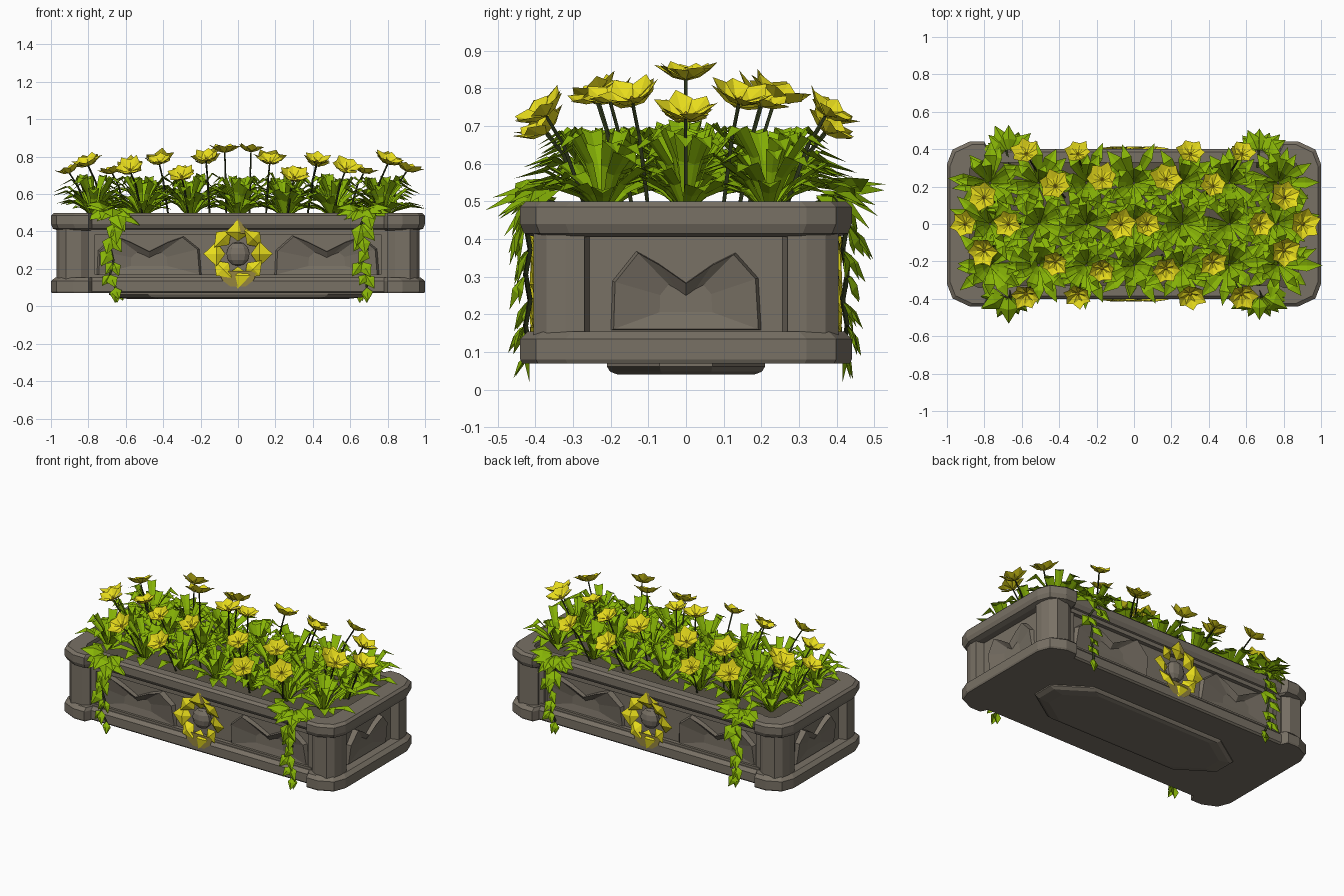
import bpy, bmesh, math, random
from mathutils import Vector, Matrix

random.seed(7)
cube = bpy.data.objects.get("Cube")
if cube:
    bpy.data.objects.remove(cube)


def material(name, r, g, b):
    m = bpy.data.materials.new(name)
    m.use_nodes = True
    m.diffuse_color = (r, g, b, 1)
    m.node_tree.nodes["Principled BSDF"].inputs["Base Color"].default_value = (r, g, b, 1)
    return m


STONE = material("stone", .19, .165, .13)
SOIL = material("soil", .1, .085, .06)
LEAF = material("leaf green", .25, .47, .002)
STEM = material("dark stem", .025, .035, .01)
YELLOW = material("petal yellow", .84, .75, .012)
OCHRE = material("flower centre", .5, .36, .01)
GOLD = material("muted gold", .3, .235, .05)
X, Y, Z = Vector((1, 0, 0)), Vector((0, 1, 0)), Vector((0, 0, 1))


def finish(name, bm, mats, solid=True):
    if solid:
        bmesh.ops.recalc_face_normals(bm, faces=bm.faces)
    me = bpy.data.meshes.new(name)
    bm.to_mesh(me)
    bm.free()
    for m in mats:
        me.materials.append(m)
    ob = bpy.data.objects.new(name, me)
    bpy.context.collection.objects.link(ob)


def face(bm, pts, index=0):
    f = bm.faces.new([bm.verts.new(p) for p in pts])
    f.material_index = index


def outline(hx, hy, mid, c, z):
    """Plan of the planter: blunt corners, long sides set back between them."""
    q = [(hx, hy - c), (hx - c * .25, hy - c * .35), (hx - c, hy), (.8, hy), (.78, mid)]
    q = q + [(-x, y) for x, y in reversed(q)]
    return [(x, y, z) for x, y in q + [(-x, -y) for x, y in q]]


def loft(name, rings, mat, close_end=True):
    bm = bmesh.new()
    loops = [[bm.verts.new(p) for p in r] for r in rings]
    n = len(loops[0])
    for a, b in zip(loops, loops[1:]):
        for i in range(n):
            j = (i + 1) % n
            bm.faces.new((a[i], a[j], b[j], b[i]))
    bm.faces.new(loops[0])
    if close_end:
        bm.faces.new(loops[-1])
    finish(name, bm, [mat])


def box(name, x0, x1, y0, y1, z0, z1, mat=STONE):
    ring = [(x0, y0), (x1, y0), (x1, y1), (x0, y1)]
    loft(name, [[(x, y, z) for x, y in ring] for z in (z0, z1)], mat)


# Stone trough: plinth, body, rim and soil
loft("plinth", [outline(.995, .435, .39, .12, .07), outline(1, .44, .4, .12, .08),
                outline(1, .44, .4, .12, .135), outline(.975, .42, .38, .12, .155)], STONE)
loft("rim", [outline(.96, .4, .36, .1, .405), outline(.99, .43, .385, .12, .415),
             outline(1, .44, .4, .12, .44), outline(1, .44, .4, .12, .485),
             outline(.985, .425, .385, .12, .5), outline(.88, .34, .33, .05, .5),
             outline(.88, .34, .33, .05, .45)], STONE, close_end=False)
box("trough_body", -.92, .92, -.35, .35, .14, .42)
box("soil_bed", -.89, .89, -.34, .34, .44, .475, SOIL)


def foot(k, z):
    q = [(.69 * k, .07 * k), (.48 * k, .21 * k), (-.48 * k, .21 * k), (-.69 * k, .07 * k)]
    return [(x, y, z) for x, y in q + [(-x, -y) for x, y in q]]


loft("base_foot", [foot(1, .08), foot(1, .062), foot(.96, .048), foot(.86, .04)], STONE)

# Corner posts, mouldings and panel frames
for sx, ex in ((1, "left"), (-1, "right")):
    for sy, ey in ((-1, "front"), (1, "back")):
        q = [(.8, .3), (.8, .38), (.84, .405), (.92, .405), (.955, .37), (.97, .32), (.97, .27), (.9, .25)]
        loft(f"{ey}_{ex}_post", [[(x * sx, y * sy, z) for x, y in q] for z in (.14, .42)], STONE)
        box(f"{ey}_{ex}_panel_stile", sx * .765, sx * .8, sy * .34, sy * .37, .14, .42)
for sy, ey in ((-1, "front"), (1, "back")):
    box(f"{ey}_lower_moulding", -.79, .79, sy * .34, sy * .375, .14, .17)
    box(f"{ey}_upper_moulding", -.79, .79, sy * .34, sy * .375, .385, .42)


def drape(name, origin, along, out, half):
    """Carved swag with two peaks that stand out and a hollow middle."""
    shape = [(-1, 0), (1, 0), (.96, .66), (.66, .98), (.36, .84), (0, .6),
             (-.36, .84), (-.66, 1), (-.98, .62)]
    rings = []
    for k, d in ((1, 0), (.96, .012), (.35, .004)):
        rings.append([origin + along * (u * k * half) + Z * (.21 * (v * k + .35 * (1 - k)))
                      + out * (d + (.026 * v if .5 < k < 1 else 0)) for u, v in shape])
    loft(name, rings, STONE)


for s, e in ((-1, "front"), (1, "back")):
    for t, f in ((-1, "right"), (1, "left")):
        drape(f"{e}_{f}_swag", Vector((t * .475, s * .349, .168)), X, Y * s, .28)
for s, e in ((-1, "right"), (1, "left")):
    drape(f"{e}_end_swag", Vector((s * .919, 0, .158)), Y, X * s, .2)


# Rosettes on both long sides, with muted petals above and below
def rosette(name, s):
    bm = bmesh.new()
    c = Vector((0, s * .37, .28))
    out = Y * s
    for i in range(8):
        a = math.tau * i / 8
        d = X * math.cos(a) + Z * math.sin(a)
        t = out.cross(d)
        tip = c + d * (.165 if i % 2 else .185) + out * .035
        l, r = (c + d * .115 + t * (.066 * k) + out * (.024 + .018 * k) for k in (-1, 1))
        ridge = c + d * .115 + out * .045
        inner = c + d * .068 + out * .012
        for tri in ((inner, r, ridge), (ridge, r, tip), (ridge, tip, l), (inner, ridge, l)):
            face(bm, tri)
    finish(name, bm, [YELLOW], False)
    bm = bmesh.new()
    for base, sign in ((.19, -1), (.39, 1)):
        fan = [(-.1, 0), (-.085, .05), (-.04, .085), (.04, .085), (.085, .05), (.1, 0)]
        if sign > 0:
            fan = [(-.06, 0), (0, .08), (.06, 0)]
        face(bm, [Vector((x, s * .406, base + sign * z)) for x, z in fan])
    finish(name + "_outer_petals", bm, [GOLD], False)
    bm = bmesh.new()
    bmesh.ops.create_uvsphere(bm, u_segments=10, v_segments=6, radius=.065)
    bmesh.ops.transform(bm, verts=bm.verts, matrix=Matrix.Translation(c) @ Matrix.Diagonal((1, .6, 1, 1)))
    finish(name + "_boss", bm, [STONE])


rosette("front_rosette", -1)
rosette("back_rosette", 1)


# Leaf clumps: arching, creased blades
def blade(bm, base, angle, length, height, width):
    d = Vector((math.cos(angle), math.sin(angle), 0))
    t = Z.cross(d)
    rows = []
    for s, h, w in ((.03, 0, .2), (.32, .65, .65), (.65, 1, 1), (1, .85, 0)):
        p = base + d * (s * length) + Z * (h * height)
        e = Z * (w * width * .3)
        rows.append((p + t * (w * width) + e, p, p - t * (w * width) + e))
    for a, b in zip(rows, rows[1:]):
        for i in (0, 1):
            pts = [a[i], a[i + 1], b[i + 1], b[i]]
            if b is rows[-1]:
                pts = [a[i], a[i + 1], b[1]]
            face(bm, list(reversed(pts)))


bm = bmesh.new()
for cx in (-.77, -.51, -.255, 0, .255, .51, .77):
    for cy in (-.22, 0, .22):
        base = Vector((cx, cy, .47))
        lift = .2 - .06 * abs(cy)
        for i in range(11):
            blade(bm, base, math.tau * i / 11 + random.uniform(-.25, .25), random.uniform(.17, .24),
                  lift * random.uniform(.3, .85), random.uniform(.027, .037))
        for i in range(8):
            blade(bm, base, math.tau * i / 8 + random.uniform(-.4, .4), random.uniform(.1, .19),
                  lift * random.uniform(.8, 1.2), random.uniform(.023, .033))
finish("leaf_clumps", bm, [LEAF], False)


# Flowers on stems
def tube(bm, a, b, r):
    d = (b - a).normalized()
    u = d.orthogonal().normalized()
    v = d.cross(u)
    ring = [u * (r * math.cos(k * math.tau / 3)) + v * (r * math.sin(k * math.tau / 3)) for k in range(3)]
    for i in range(3):
        p, q = ring[i], ring[(i + 1) % 3]
        face(bm, (a + p, a + q, b + q, b + p))


def flower(heads, stems, pos, tilt, r):
    root = Vector((pos.x * .88, pos.y * .7, .47))
    bend = root.lerp(pos, .6) + Z * .03
    tube(stems, root, bend, .006)
    tube(stems, bend, pos, .005)
    axis = (Z + tilt).normalized()
    rot = Z.rotation_difference(axis).to_matrix() @ Matrix.Rotation(random.uniform(0, 1), 3, 'Z')

    def at(a, k, h):
        return pos + rot @ Vector((math.cos(a) * k * r, math.sin(a) * k * r, h * r))

    # Broad cupped petals that overlap their neighbours
    step = math.tau / 6
    for i in range(6):
        a = i * step
        h = random.uniform(.45, .72)
        l, m, n = at(a - step * .58, .84, .46), at(a, .5, .12), at(a + step * .52, .84, .38)
        tip = at(a, random.uniform(1, 1.2), h)
        for tri in ((pos, l, m), (pos, m, n), (l, tip, m), (m, tip, n)):
            face(heads, tri)
        face(heads, (at(a, .15, .12), at(a + step, .15, .12), at(0, 0, .3)), 1)


heads, stems = bmesh.new(), bmesh.new()
spots = [(.07, 0, .825), (.67, 0, .705), (.9, 0, .715), (.8, .14, .755), (.42, .2, .755),
         (.17, .235, .77), (.3, .37, .685), (.575, .37, .725)]
for x, y, z in spots:
    for sx in (1, -1):
        for sy in ((1, -1) if y else (1,)):
            p = Vector((x * sx, y * sy, z + random.uniform(-.01, .01)))
            flower(heads, stems, p, Vector((p.x * .4, p.y * 1.9, 0)), random.uniform(.066, .08))
finish("flower_heads", heads, [YELLOW, OCHRE], False)
finish("flower_stems", stems, [STEM], False)


# Trailing ivy near each corner
def ivy_leaf(bm, p, down, out, size):
    t = down.cross(out).normalized()
    tip = p + down * size
    mid = p + down * (size * .4) + out * (size * .15)
    l, r = (p + down * (size * .38) + t * (size * .36 * k) for k in (1, -1))
    for tri in ((p, mid, l), (l, mid, tip), (tip, mid, r), (r, mid, p)):
        face(bm, list(reversed(tri)))


leaves, vines = bmesh.new(), bmesh.new()
for sx in (1, -1):
    for sy in (1, -1):
        out = Y * sy
        last = Vector((sx * .66, sy * .3, .48))
        for i in range(7):
            p = Vector((sx * .67 + random.uniform(-.025, .025), sy * (.415 + .012 * (i % 2)), .51 - .068 * i))
            tube(vines, last, p, .008)
            last = p
            for k in ((1, -1) if i % 3 else (1 - i % 2 * 2,)):
                down = Vector((k * random.uniform(.1, .8), sy * random.uniform(.1, .75), -1)).normalized()
                ivy_leaf(leaves, p, down, out, random.uniform(.1, .135) * (1 - .05 * i))
        ivy_leaf(leaves, last, -Z, out, .085)
        # Larger leaves spilling over the rim
        for k in range(11):
            a = math.pi * (k + .5) / 11
            d = Vector((math.cos(a), sy * math.sin(a) * .6, random.uniform(-.7, .15)))
            ivy_leaf(leaves, Vector((sx * .67, sy * .375, .53)) + d * .03, d.normalized(),
                     (Z + out * .5).normalized(), random.uniform(.11, .15))
finish("ivy_leaves", leaves, [LEAF], False)
finish("ivy_vines", vines, [STEM], False)
